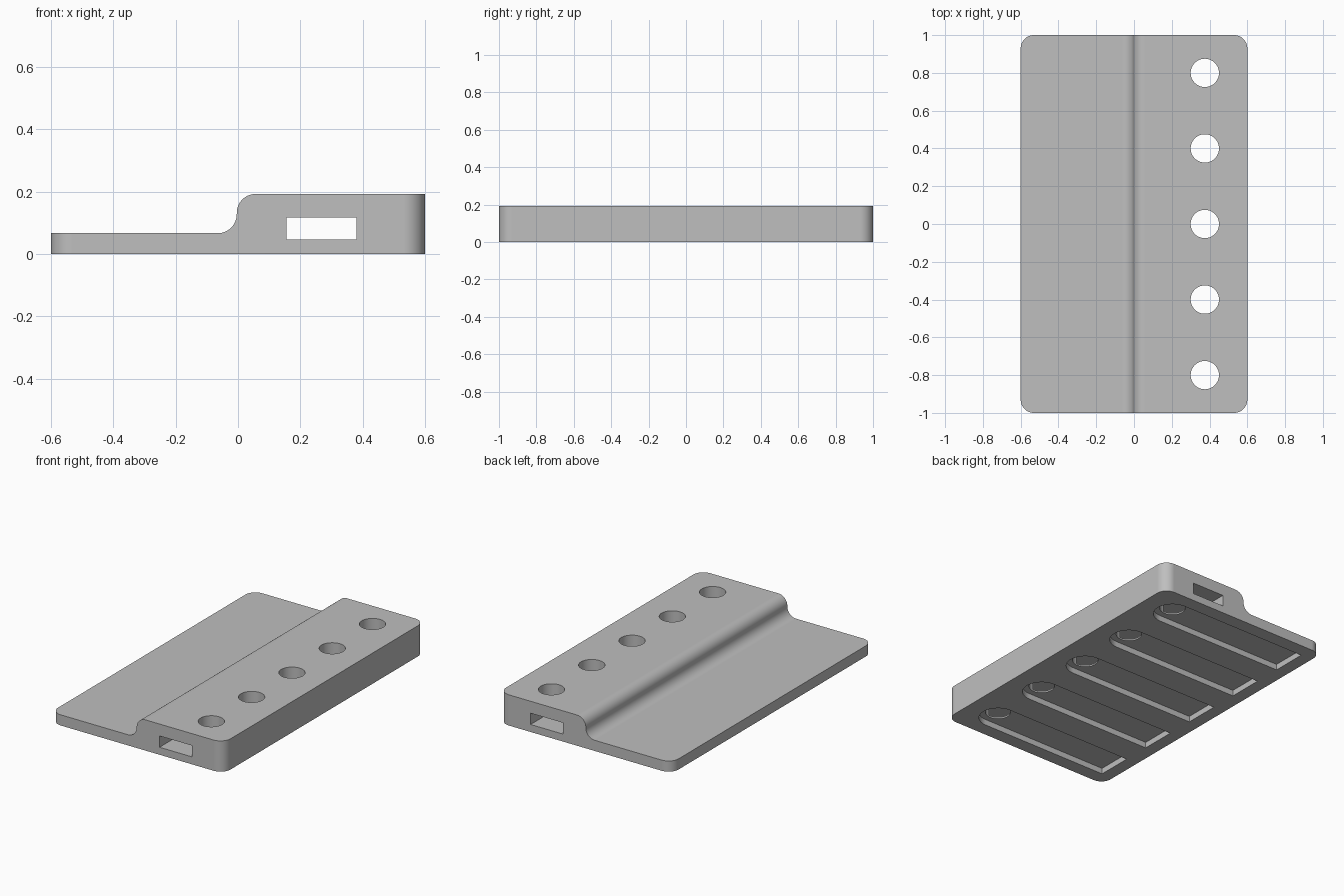
import bpy
import bmesh
from math import cos, sin, pi, radians

if "Cube" in bpy.data.objects:
    bpy.data.objects.remove(bpy.data.objects["Cube"], do_unlink=True)

HALF_W, HALF_L = 0.6, 1.0
LOW, HIGH = 0.067, 0.193          # thickness of the thin and thick sides
STEP_X, FILLET, CORNER = -0.004, 0.061, 0.07
HOLE_X, HOLE_R = 0.375, 0.075
SLOT_R, SLOT_END, SLOT_DEPTH = 0.1125, -0.52, 0.037

grey = bpy.data.materials.new("plain grey")
grey.use_nodes = True
colour = (0.52, 0.52, 0.52, 1)
grey.diffuse_color = colour
grey.node_tree.nodes["Principled BSDF"].inputs["Base Color"].default_value = colour


def arc(cx, cy, r, start, end, steps):
    """Points along an arc, angles in degrees."""
    angles = [radians(start + (end - start) * i / steps) for i in range(steps + 1)]
    return [(cx + r * cos(a), cy + r * sin(a)) for a in angles]


def prism(name, points, place, offset):
    """Extrude a flat outline; place maps each 2D point to 3D."""
    bm = bmesh.new()
    face = bm.faces.new([bm.verts.new(place(u, v)) for u, v in points])
    moved = bmesh.ops.extrude_face_region(bm, geom=[face])["geom"]
    verts = [g for g in moved if isinstance(g, bmesh.types.BMVert)]
    bmesh.ops.translate(bm, verts=verts, vec=offset)
    bmesh.ops.recalc_face_normals(bm, faces=bm.faces)
    mesh = bpy.data.meshes.new(name)
    bm.to_mesh(mesh)
    bm.free()
    mesh.materials.append(grey)
    obj = bpy.data.objects.new(name, mesh)
    bpy.context.collection.objects.link(obj)
    return obj


def cut(target, cutter):
    """Subtract the cutter and remove it."""
    mod = target.modifiers.new("cut", "BOOLEAN")
    mod.operation, mod.solver, mod.object = "DIFFERENCE", "EXACT", cutter
    bpy.ops.object.modifier_apply(modifier=mod.name)
    bpy.data.objects.remove(cutter, do_unlink=True)


# Stepped plate: side profile with an S-shaped step
profile = [(-HALF_W, 0), (HALF_W, 0), (HALF_W, HIGH)]
profile += arc(STEP_X + FILLET, HIGH - FILLET, FILLET, 90, 180, 14)
profile += arc(STEP_X - FILLET, LOW + FILLET, FILLET, 0, -90, 14)
profile += [(-HALF_W, LOW)]
plate = prism("stepped_plate", profile, lambda u, v: (u, -HALF_L, v), (0, 2 * HALF_L, 0))

# Rounded upright corners
bm = bmesh.new()
bm.from_mesh(plate.data)
uprights = [e for e in bm.edges
            if abs(e.verts[0].co.z - e.verts[1].co.z) > 0.05
            and all(abs(v.co.x) > HALF_W - 0.01 for v in e.verts)]
bmesh.ops.bevel(bm, geom=uprights, offset=CORNER, segments=12,
                profile=0.5, affect="EDGES")
bm.to_mesh(plate.data)
bm.free()

for o in bpy.context.selected_objects:
    o.select_set(False)
bpy.context.view_layer.objects.active = plate
plate.select_set(True)

# Rectangular channel running the full length
channel = [(0.155, 0.047), (0.38, 0.047), (0.38, 0.118), (0.155, 0.118)]
cut(plate, prism("channel_cutter", channel, lambda u, v: (u, -1.1, v), (0, 2.2, 0)))

# Row of through holes, each with a round-ended pocket underneath
for i in range(-2, 3):
    y = 0.4 * i
    pocket = arc(HOLE_X, y, SLOT_R, -90, 90, 32)
    pocket += [(SLOT_END, y + SLOT_R), (SLOT_END, y - SLOT_R)]
    cut(plate, prism("pocket_cutter", pocket,
                     lambda u, v: (u, v, -0.1), (0, 0, 0.1 + SLOT_DEPTH)))
    hole = arc(HOLE_X, y, HOLE_R, 0, 360, 48)[:-1]
    cut(plate, prism("hole_cutter", hole, lambda u, v: (u, v, -0.1), (0, 0, 0.4)))

# Smooth curves, crisp edges, flat broad faces
bpy.ops.object.shade_smooth_by_angle(angle=radians(30))
weighted = plate.modifiers.new("even shading", "WEIGHTED_NORMAL")
weighted.keep_sharp = True
